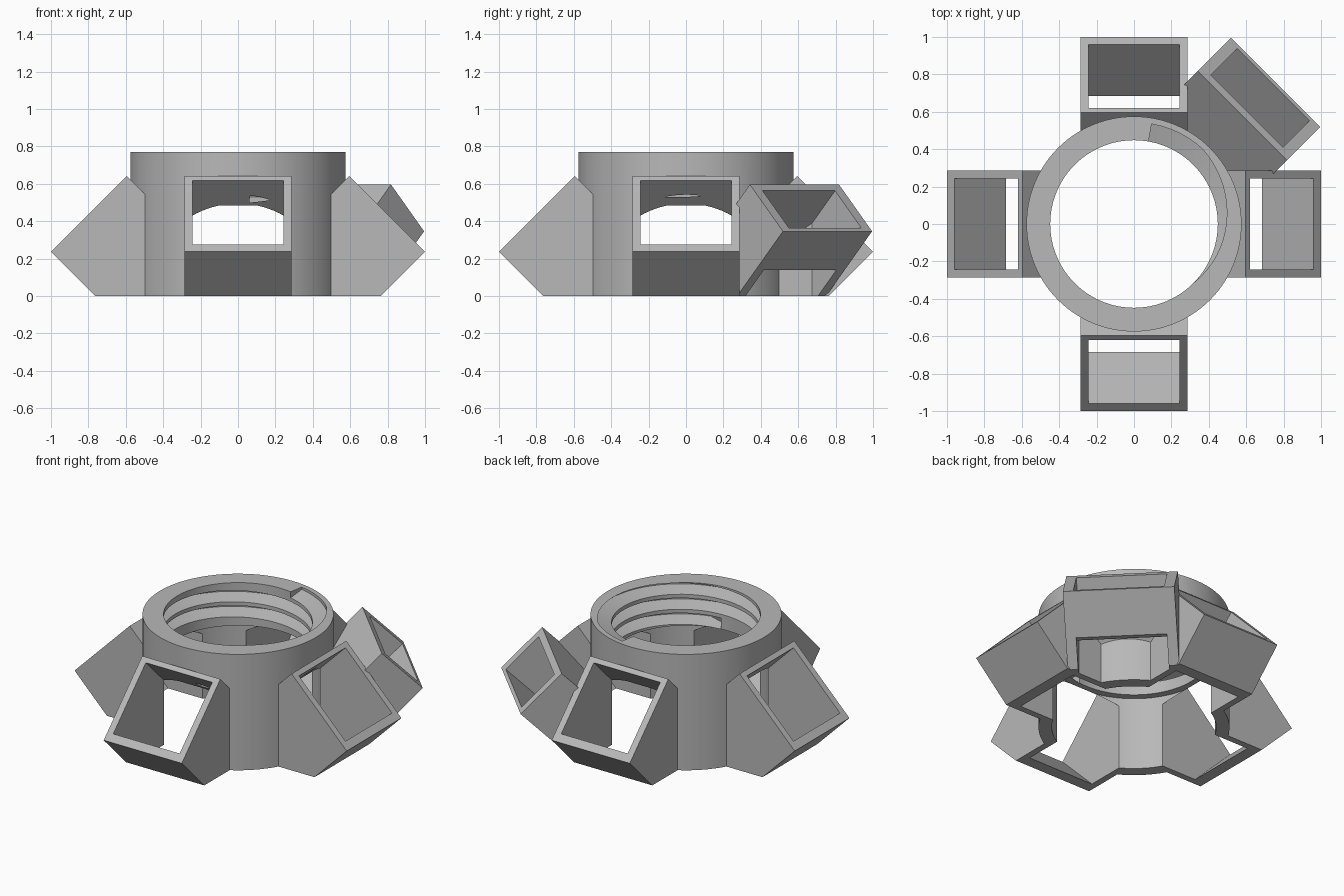
import bpy, bmesh, math
from mathutils import Matrix

cube = bpy.data.objects.get("Cube")
if cube:
    bpy.data.objects.remove(cube, do_unlink=True)

grey = bpy.data.materials.new("plain_grey")
grey.use_nodes = True
colour = (0.48, 0.48, 0.48, 1)
grey.diffuse_color = colour
grey.node_tree.nodes["Principled BSDF"].inputs["Base Color"].default_value = colour


def finish(bm, name):
    bmesh.ops.recalc_face_normals(bm, faces=bm.faces)
    mesh = bpy.data.meshes.new(name)
    bm.to_mesh(mesh)
    bm.free()
    mesh.materials.append(grey)
    ob = bpy.data.objects.new(name, mesh)
    bpy.context.collection.objects.link(ob)
    return ob


def cylinder(name, radius, low, high):
    bm = bmesh.new()
    bmesh.ops.create_cone(bm, cap_ends=True, segments=96, radius1=radius, radius2=radius,
                          depth=high - low, matrix=Matrix.Translation((0, 0, (low + high) / 2)))
    return finish(bm, name)


def slab(name, profile, half_width, degrees):
    """Extrude an (outward, up) profile sideways, then turn it about z."""
    bm = bmesh.new()
    face = bm.faces.new([bm.verts.new((r, -half_width, z)) for r, z in profile])
    grown = bmesh.ops.extrude_face_region(bm, geom=[face])["geom"]
    bmesh.ops.translate(bm, vec=(0, 2 * half_width, 0),
                        verts=[v for v in grown if isinstance(v, bmesh.types.BMVert)])
    bmesh.ops.rotate(bm, verts=bm.verts, matrix=Matrix.Rotation(math.radians(degrees), 3, 'Z'))
    return finish(bm, name)


def helix(name, section, start, turns, top, pitch, steps=64):
    """Sweep an (radius, height) section down a right-handed helix."""
    bm = bmesh.new()
    rings = []
    count = int(turns * steps)
    for i in range(count + 1):
        t = i / steps
        a = math.radians(start) - math.tau * t
        rings.append([bm.verts.new((r * math.cos(a), r * math.sin(a), top - pitch * t + h))
                      for r, h in section])
    n = len(section)
    for a, b in zip(rings, rings[1:]):
        for k in range(n):
            m = (k + 1) % n
            bm.faces.new((a[k], a[m], b[m], b[k]))
    bm.faces.new(rings[0])
    bm.faces.new(rings[-1])
    return finish(bm, name)


def combine(body, tool, operation):
    mod = body.modifiers.new("combine", 'BOOLEAN')
    mod.operation = operation
    mod.solver = 'EXACT'
    mod.object = tool
    bpy.context.view_layer.update()
    bpy.context.view_layer.objects.active = body
    bpy.ops.object.modifier_apply(modifier=mod.name)
    bpy.data.objects.remove(tool, do_unlink=True)


# Central collar
body = cylinder("collar_with_sockets", 0.575, -0.1, 0.77)

# Four tilted square sockets
socket = [(0.595, 0.642), (1.0, 0.237), (0.663, -0.1), (0.25, -0.1), (0.25, 0.297)]
for angle in range(0, 360, 90):
    combine(body, slab("socket", socket, 0.287, angle), 'UNION')

# Diagonal pocket with a window under its outer wall
pocket = [(0.82, 0.596), (1.07, 0.346), (0.624, -0.1), (0.4, -0.1), (0.4, 0.176)]
pocket_hole = [(0.903, 0.613), (1.103, 0.412), (0.831, 0.14), (0.95, 0.14),
               (0.95, -0.2), (0.2, -0.2), (0.2, -0.09)]
shell = slab("pocket", pocket, 0.337, 45)
combine(shell, slab("pocket_hole", pocket_hole, 0.274, 45), 'DIFFERENCE')
combine(body, shell, 'UNION')

# Socket openings running through to the middle
socket_hole = [(0.668, 0.667), (1.01, 0.325), (0.485, -0.2), (0.1, -0.2), (0.1, 0.1)]
for angle in range(0, 360, 90):
    combine(body, slab("socket_hole", socket_hole, 0.244, angle), 'DIFFERENCE')

# Wide lower chamber, narrower neck and screw groove
combine(body, cylinder("chamber", 0.495, -0.2, 0.485), 'DIFFERENCE')
combine(body, cylinder("neck", 0.448, 0.3, 0.9), 'DIFFERENCE')
groove = [(0.42, -0.045), (0.543, -0.012), (0.543, 0.012), (0.42, 0.045)]
combine(body, helix("groove", groove, 80, 2.46, 0.767, 0.1), 'DIFFERENCE')

# Level base
base = [(-2, 0), (2, 0), (2, -1), (-2, -1)]
combine(body, slab("base_trim", base, 2, 0), 'DIFFERENCE')

bpy.ops.object.select_all(action='DESELECT')
body.select_set(True)
bpy.context.view_layer.objects.active = body
bpy.ops.object.shade_smooth_by_angle(angle=math.radians(25))
